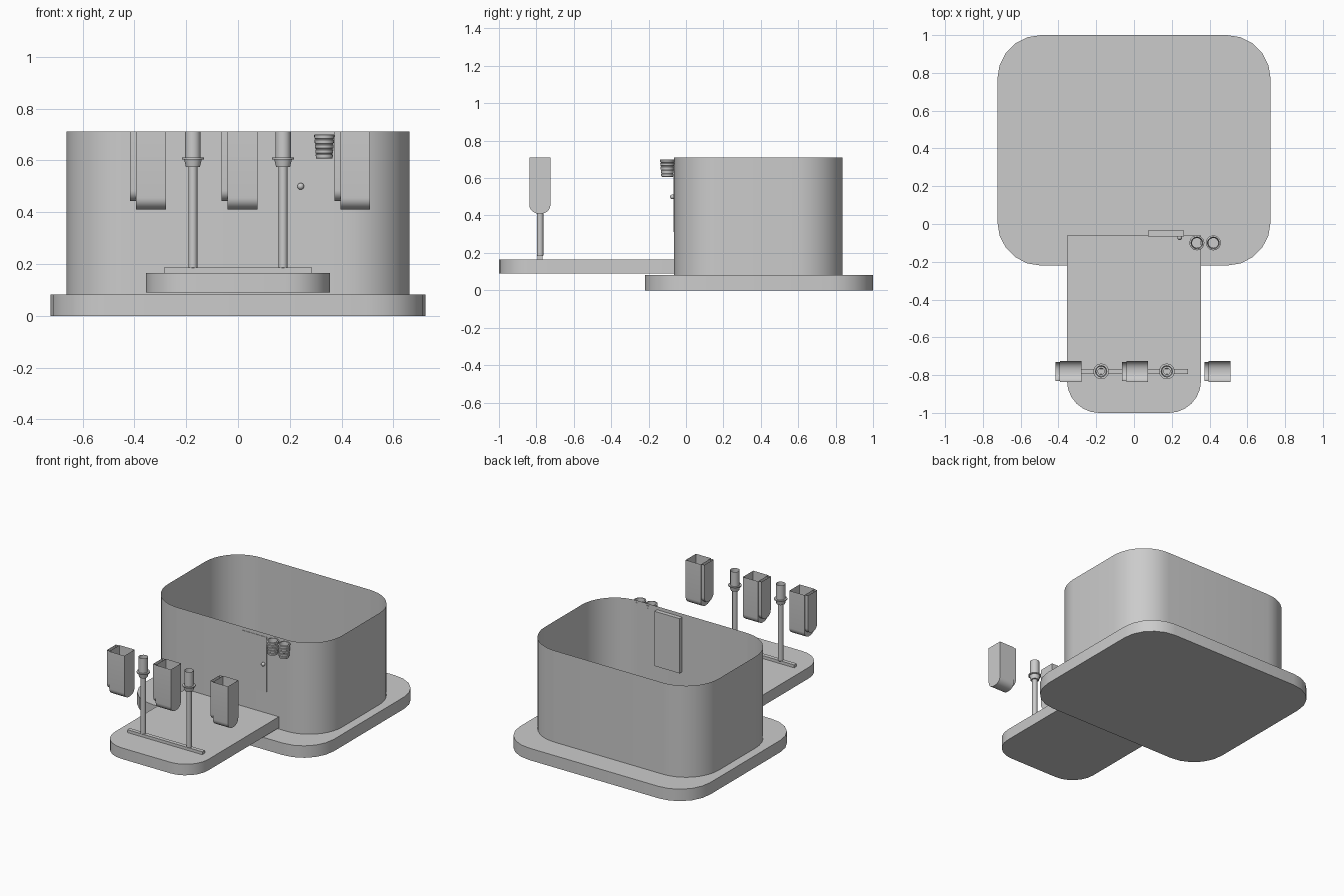
import bpy, bmesh
from math import cos, sin, pi

if "Cube" in bpy.data.objects:
    bpy.data.objects.remove(bpy.data.objects["Cube"])


def finish(name, bm, smooth=True):
    bmesh.ops.recalc_face_normals(bm, faces=bm.faces)
    me = bpy.data.meshes.new(name)
    bm.to_mesh(me)
    bm.free()
    ob = bpy.data.objects.new(name, me)
    bpy.context.collection.objects.link(ob)
    if smooth:
        bpy.ops.object.select_all(action='DESELECT')
        ob.select_set(True)
        bpy.context.view_layer.objects.active = ob
        bpy.ops.object.shade_smooth_by_angle(angle=0.6)
    return ob


def rounded(x0, x1, y0, y1, r_low, r_high, seg):
    """Rectangle outline with separate radii at the low-y and high-y corners."""
    pts = []
    for sx, sy, a in ((1, 1, 0), (-1, 1, 1), (-1, -1, 2), (1, -1, 3)):
        r = r_high if sy > 0 else r_low
        cx = x1 - r if sx > 0 else x0 + r
        cy = y1 - r if sy > 0 else y0 + r
        n = seg if r > 0 else 0
        for i in range(n + 1):
            t = (a + (i / n if n else 0)) * pi / 2
            pts.append((cx + r * cos(t), cy + r * sin(t)))
    return pts


def loft(name, rings, cap_first=True, cap_last=True, smooth=True):
    bm = bmesh.new()
    loops = [[bm.verts.new(p) for p in ring] for ring in rings]
    n = len(loops[0])
    for a, b in zip(loops, loops[1:]):
        for i in range(n):
            j = (i + 1) % n
            bm.faces.new((a[i], a[j], b[j], b[i]))
    if cap_first:
        bm.faces.new(loops[0])
    if cap_last:
        bm.faces.new(loops[-1])
    return finish(name, bm, smooth)


def prism(name, pts, z0, z1, capped=True):
    return loft(name, [[(x, y, z) for x, y in pts] for z in (z0, z1)], capped, capped)


def box(name, x0, x1, y0, y1, z0, z1):
    return prism(name, [(x0, y0), (x1, y0), (x1, y1), (x0, y1)], z0, z1)


def turned(name, x, y, profile, sides, cap_first=True):
    rings = [[(x + r * cos(2 * pi * i / sides), y + r * sin(2 * pi * i / sides), z)
              for i in range(sides)] for r, z in profile]
    return loft(name, rings, cap_first, False)


def bucket(name, x0, x1, y0, y1, bottom, top, r):
    """U-shaped trough running along x, with closed ends and an open top."""
    prof = [(y0, top)]
    for i in range(7):
        t = pi + i / 6 * pi / 2
        prof.append((y0 + r + r * cos(t), bottom + r * 0.9 * (1 + sin(t))))
    prof += [(y0 + y1 - y, z) for y, z in reversed(prof)]
    bm = bmesh.new()
    a, b = [[bm.verts.new((x, y, z)) for y, z in prof] for x in (x0, x1)]
    for i in range(len(prof) - 1):
        bm.faces.new((a[i], a[i + 1], b[i + 1], b[i]))
    bm.faces.new(a)
    bm.faces.new(b)
    return finish(name, bm)


# ground slab, porch slab and open wall shell
prism("base_slab", rounded(-0.723, 0.723, -0.22, 1.0, 0.23, 0.23, 5), 0, 0.082)
prism("porch_slab", rounded(-0.355, 0.355, -1.0, -0.06, 0.17, 0, 6), 0.09, 0.166)
prism("wall_shell", rounded(-0.662, 0.662, -0.063, 0.838, 0.25, 0.25, 10), 0.082, 0.711, False)

# door and knob
box("door", 0.073, 0.264, -0.066, -0.035, 0.312, 0.688)
bm = bmesh.new()
bmesh.ops.create_uvsphere(bm, u_segments=12, v_segments=8, radius=0.013)
bmesh.ops.translate(bm, verts=bm.verts, vec=(0.242, -0.072, 0.5))
finish("door_knob", bm)

# rail lying on the porch and the two posts standing on it
box("floor_rail", -0.285, 0.285, -0.795, -0.768, 0.166, 0.186)
post = [(0.004, 0.17), (0.017, 0.186), (0.017, 0.574), (0.027, 0.574), (0.034, 0.604),
        (0.042, 0.604), (0.042, 0.611), (0.03, 0.611), (0.03, 0.711)]
for side, x in (("left", -0.174), ("right", 0.174)):
    turned("post_" + side, x, -0.78, post, 12)

# hanging buckets with a narrower strip on the left
for i, x in enumerate((-0.393, -0.04, 0.395)):
    bucket(f"bucket_{i}", x, x + 0.115, -0.837, -0.725, 0.41, 0.711, 0.05)
    bucket(f"bucket_strip_{i}", x - 0.023, x, -0.831, -0.731, 0.443, 0.711, 0.045)

# ribbed open cups beside the door
cup = []
for k in range(5):
    r, z = 0.032 + 0.0015 * k, 0.607 + 0.019 * k
    cup += [(r - 0.003, z), (r, z + 0.002), (r + 0.0015, z + 0.015), (r - 0.002, z + 0.017)]
cup += [(0.031, 0.7), (0.026, 0.607)]
for i, x in enumerate((0.333, 0.42)):
    turned(f"ribbed_cup_{i}", x, -0.1, cup, 20, False)
